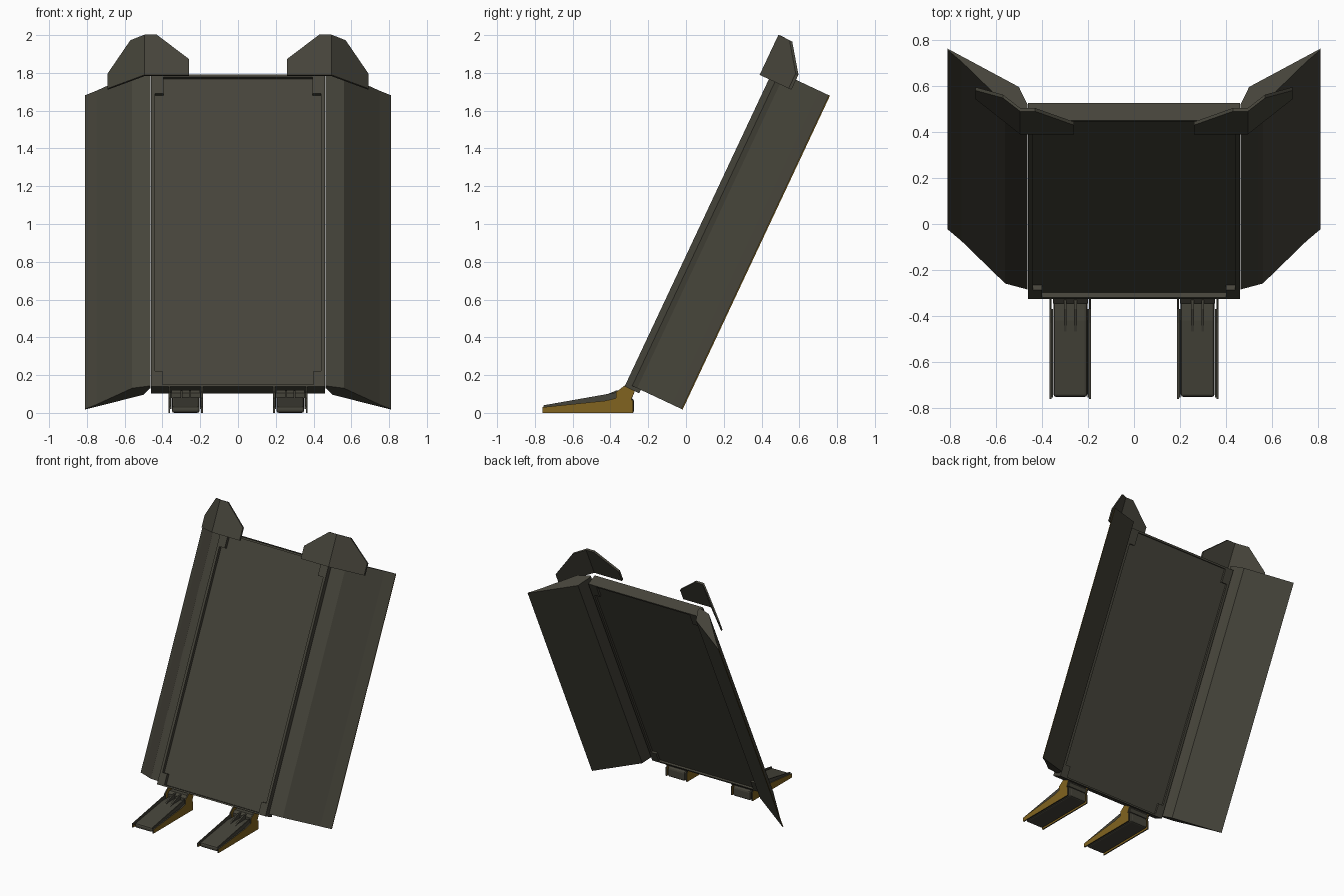
import bpy, bmesh, math
from mathutils import Vector

if "Cube" in bpy.data.objects:
    bpy.data.objects.remove(bpy.data.objects["Cube"])

# Materials
def mat(name, rgb):
    m = bpy.data.materials.new(name)
    m.diffuse_color = (*rgb, 1)
    m.use_nodes = True
    m.node_tree.nodes["Principled BSDF"].inputs["Base Color"].default_value = m.diffuse_color
    return m

GREY = mat("dark_olive_grey", (0.060, 0.057, 0.042))
BROWN = mat("mustard_brown", (0.22, 0.125, 0.014))

# Leaning frame: x across, v up the slope, n backwards through the shield
LEAN = math.radians(25.15)
S, C = math.sin(LEAN), math.cos(LEAN)

def lean(x, v, n):
    return Vector((x, -0.325 + S * v + C * n, 0.14 + C * v - S * n))

def make(name, bm, mirror=True, brown_rule=None):
    bmesh.ops.recalc_face_normals(bm, faces=bm.faces)
    me = bpy.data.meshes.new(name)
    me.materials.append(GREY)
    me.materials.append(BROWN)
    if brown_rule:
        for f in bm.faces:
            f.material_index = int(brown_rule(f))
    bm.to_mesh(me)
    bm.free()
    ob = bpy.data.objects.new(name, me)
    bpy.context.collection.objects.link(ob)
    if mirror:
        mod = ob.modifiers.new("mirror", 'MIRROR')
        mod.use_clip = True
    return ob

# Closed solid between two matching outlines
def solid(bm, a, b):
    va = [bm.verts.new(p) for p in a]
    vb = [bm.verts.new(p) for p in b]
    bm.faces.new(va)
    bm.faces.new(vb[::-1])
    k = len(a)
    for i in range(k):
        j = (i + 1) % k
        bm.faces.new((va[j], va[i], vb[i], vb[j]))

# Solid from a side profile (y, z), extruded along x
def side_solid(bm, profile, x0, x1):
    solid(bm, [Vector((x0, y, z)) for y, z in profile],
              [Vector((x1, y, z)) for y, z in profile])

# Central panel: frame with notched corners around a recessed plate
H = 1.823
half = [(0, 0), (.46, 0), (.46, H), (0, H), (0, H - .014), (.395, H - .014), (.395, H - .11),
        (.44, H - .11), (.44, .09), (.40, .09), (.40, .012), (0, .012)]
bm = bmesh.new()
solid(bm, [lean(x, v, 0) for x, v in half], [lean(x, v, .085) for x, v in half])
for f in [f for f in bm.faces if all(abs(v.co.x) < 1e-6 for v in f.verts)]:
    bm.faces.remove(f)
make("panel_frame", bm)

plate = [(-.45, .005), (.45, .005), (.45, H - .005), (-.45, H - .005)]
bm = bmesh.new()
solid(bm, [lean(x, v, .025) for x, v in plate], [lean(x, v, .07) for x, v in plate])
make("panel_plate", bm, mirror=False)

# Swept-back wings, wedge section with a thin coloured outer edge
section = [(.462, .035), (.54, .058), (.56, .064), (.75, .268), (.81, .324),
           (.81, .330), (.50, .146), (.485, .11), (.462, .06)]
bm = bmesh.new()
solid(bm, [lean(x, .02, n) for x, n in section], [lean(x, 1.855, n) for x, n in section])
make("side_wing", bm, brown_rule=lambda f: all(v.co.x > .809 for v in f.verts))

# Bent deflector plates over the top corners
def ear_n(x):
    return -.054 + max(0, x - .495) * .87

bm = bmesh.new()
T = .016
inner = [(.26, 1.797), (.495, 1.797), (.495, 2.032), (.43, 2.032), (.26, 1.89)]
outer = [(.495, 1.797), (.69, 1.797), (.69, 1.885), (.57, 2.03), (.495, 2.032)]
for part in (inner, outer):
    solid(bm, [lean(x, v, ear_n(x)) for x, v in part],
              [lean(x, v, ear_n(x) + T) for x, v in part])
make("top_deflector", bm)

# Feet: tapered block with bevelled edges
bm = bmesh.new()
side_solid(bm, [(-.752, 0), (-.752, .035), (-.42, .085), (-.30, .085), (-.275, .07), (-.275, 0)],
           .203, .350)
foot = make("foot_block", bm)
bev = foot.modifiers.new("bevel", 'BEVEL')
bev.width = .012
bev.segments = 2

# Ribs on top of each foot and the hinge that holds the panel
bm = bmesh.new()
for x in (.248, .293):
    side_solid(bm, [(-.51, .06), (-.37, .118), (-.30, .118), (-.30, .07)], x, x + .012)
make("foot_rib", bm)
bm = bmesh.new()
side_solid(bm, [(-.345, .08), (-.345, .105), (-.325, .122), (-.285, .122), (-.275, .105), (-.285, .08)],
           .20, .353)
make("foot_hinge", bm)

# Thin coloured plates on both sides of each foot
fin = [(-.76, 0), (-.76, .03), (-.43, .064), (-.37, .078), (-.37, .11), (-.325, .145),
       (-.27, .118), (-.29, .07), (-.28, .065), (-.28, 0)]
bm = bmesh.new()
for x in (.186, .359):
    side_solid(bm, fin, x, x + .009)
# upper grey rail standing inside each coloured plate
for x in (.195, .352):
    side_solid(bm, [(-.755, .02), (-.755, .04), (-.37, .108), (-.37, .06)], x, x + .007)
make("foot_side_plate", bm,
     brown_rule=lambda f: abs(f.normal.x) > .9 and len(f.verts) == len(fin))
